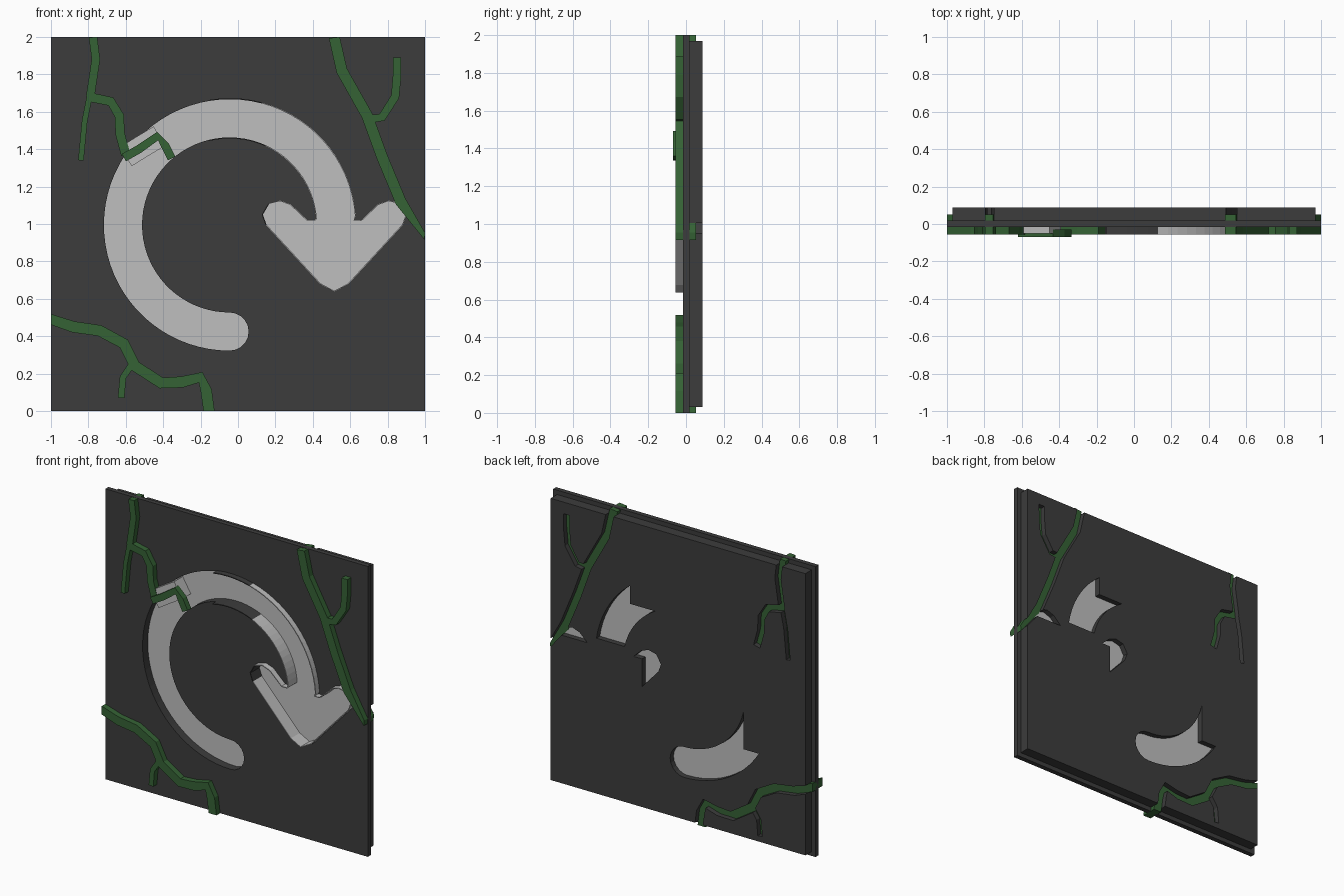
import bpy, bmesh, math
from mathutils import Vector

if "Cube" in bpy.data.objects:
    bpy.data.objects.remove(bpy.data.objects["Cube"], do_unlink=True)


def material(name, rgb):
    m = bpy.data.materials.new(name)
    m.use_nodes = True
    m.diffuse_color = (*rgb, 1)
    bsdf = m.node_tree.nodes["Principled BSDF"]
    bsdf.inputs["Base Color"].default_value = (*rgb, 1)
    bsdf.inputs["Roughness"].default_value = 0.9
    return m


DARK = material("dark stone", (0.045, 0.045, 0.045))
PALE = material("pale grey", (0.52, 0.52, 0.52))
GREEN = material("vine green", (0.035, 0.122, 0.035))


def finish(bm, name, *mats):
    bmesh.ops.recalc_face_normals(bm, faces=bm.faces)
    me = bpy.data.meshes.new(name)
    bm.to_mesh(me)
    bm.free()
    ob = bpy.data.objects.new(name, me)
    bpy.context.scene.collection.objects.link(ob)
    for m in mats:
        me.materials.append(m)
    return ob


def prism(name, outline, y0, y1, mat):
    """Extrude an (x, z) outline along y."""
    bm = bmesh.new()
    face = bm.faces.new([bm.verts.new((x, y0, z)) for x, z in outline])
    ext = bmesh.ops.extrude_face_region(bm, geom=[face])
    moved = [v for v in ext["geom"] if isinstance(v, bmesh.types.BMVert)]
    bmesh.ops.translate(bm, verts=moved, vec=(0, y1 - y0, 0))
    return finish(bm, name, mat)


def box(name, x0, x1, y0, y1, z0, z1, mat=DARK):
    return prism(name, [(x0, z0), (x1, z0), (x1, z1), (x0, z1)], y0, y1, mat)


def combine(target, other, operation):
    """Apply a boolean and discard the helper."""
    other.hide_render = True
    mod = target.modifiers.new("cut", "BOOLEAN")
    mod.operation, mod.object, mod.solver = operation, other, "EXACT"
    with bpy.context.temp_override(object=target, active_object=target):
        bpy.ops.object.modifier_apply(modifier=mod.name)
    bpy.data.objects.remove(other, do_unlink=True)


def ribbon(path, width):
    """Outline of a strip that follows a path, kept inside the plate."""
    pts = [Vector(p) for p in path]
    left, right = [], []
    for i, p in enumerate(pts):
        d = (pts[min(i + 1, len(pts) - 1)] - pts[max(i - 1, 0)]).normalized()
        n = Vector((-d.y, d.x)) * width / 2
        left.append(p + n)
        right.append(p - n)
    return [(max(-1, min(1, v.x)), max(0, min(2, v.y))) for v in left + right[::-1]]


def arc(cx, cz, r, a0, a1, n):
    angles = [math.radians(a0 + (a1 - a0) * i / n) for i in range(n + 1)]
    return [(cx + r * math.cos(a), cz + r * math.sin(a)) for a in angles]


# Curved arrow outline: ring with a round tail, then the head
CX, CZ, R_OUT, R_IN = -0.045, 0.995, 0.675, 0.465
tail = arc(CX, CZ - 0.57, 0.105, -90, 90, 10)[1:-1]
half_head = [(0.105, 0.025), (0.145, 0.025), (0.235, 0.11), (0.29, 0.13), (0.35, 0.115),
             (0.385, 0.055), (0.365, 0.0), (0.075, -0.315), (0.0, -0.355)]
HX = 0.515
head = [(HX - x, CZ + z) for x, z in half_head]
head += [(HX + x, CZ + z) for x, z in half_head[-2::-1]]
arrow = arc(CX, CZ, R_OUT, 4, 270, 56) + tail + arc(CX, CZ, R_IN, 270, 4, 56) + head

# Vines: path and width
vines = {
    "upper_left_vine": ([(-0.775, 2), (-0.76, 1.88), (-0.79, 1.68)], 0.045),
    "upper_left_vine_tip": ([(-0.79, 1.7), (-0.82, 1.55), (-0.84, 1.34)], 0.03),
    "upper_left_vine_branch": ([(-0.8, 1.68), (-0.68, 1.655), (-0.635, 1.58),
                                (-0.63, 1.48), (-0.6, 1.37)], 0.05),
    "right_vine": ([(0.515, 2), (0.555, 1.82), (0.69, 1.58), (0.77, 1.36),
                    (0.87, 1.12), (1.02, 0.935)], 0.06),
    "right_vine_branch": ([(0.69, 1.56), (0.77, 1.57), (0.84, 1.68),
                           (0.85, 1.79), (0.85, 1.89)], 0.045),
    "lower_left_vine": ([(-1.01, 0.49), (-0.88, 0.45), (-0.74, 0.43), (-0.61, 0.36),
                         (-0.55, 0.24), (-0.41, 0.15), (-0.3, 0.155), (-0.2, 0.18),
                         (-0.17, 0.11), (-0.155, -0.01)], 0.06),
    "lower_left_vine_branch": ([(-0.56, 0.26), (-0.615, 0.18), (-0.625, 0.07)], 0.035),
}

# Plate with a slightly smaller backing block
plate = box("plate", -1, 1, -0.015, 0.018, 0, 2)
combine(plate, box("backing", -0.97, 0.97, 0.0, 0.087, 0.03, 1.97), "UNION")

# Front pocket in the shape of the arrow
combine(plate, prism("pocket_cutter", arrow, -0.2, 0.05, DARK), "DIFFERENCE")

# Openings in the back, limited by rectangular covers (x0, x1, z0, z1)
opening = prism("opening_cutter", arrow, 0.042, 0.2, DARK)
for x0, x1, z0, z1 in [(-1, -0.5, 0.635, 1.9), (-1, 0.366, 1.405, 1.9), (-1, 0, 0.9, 1.9),
                       (0.275, 1.1, 0.5, 1.05), (0.385, 0.645, 1.0, 1.10)]:
    combine(opening, box("cover", x0, x1, -0.1, 0.4, z0, z1), "DIFFERENCE")
combine(plate, opening, "DIFFERENCE")

# Vines stand proud at the front and lie in grooves at the back
for name, (path, width) in vines.items():
    outline = ribbon(path, width)
    combine(plate, prism("groove_cutter", outline, -0.2, 0.2, DARK), "DIFFERENCE")
for name, (path, width) in vines.items():
    prism(name, ribbon(path, width), -0.055, 0.052, GREEN)

# Arrow floor
prism("arrow_floor", arrow, 0.042, 0.05, PALE)

# Thin rim wall around the arrow, raised on the right-hand part
bm = bmesh.new()
for i, a in enumerate(arrow):
    b = arrow[(i + 1) % len(arrow)]
    mx, mz = (a[0] + b[0]) / 2, (a[1] + b[1]) / 2
    front = -0.055 if mx > -0.16 and mz > 0.6 else -0.015
    f = bm.faces.new([bm.verts.new((x, y, z)) for (x, z), y in
                      ((a, front), (b, front), (b, 0.045), (a, 0.045))])
    f.material_index = 1 if mx > 0.15 and mz > 0.6 else 0
bmesh.ops.remove_doubles(bm, verts=bm.verts, dist=1e-5)
rim = finish(bm, "arrow_rim", DARK, PALE)
mod = rim.modifiers.new("thickness", "SOLIDIFY")
mod.thickness, mod.offset = 0.006, 0

# Broken stretch of the arrow with a small vine across it
crossing = [(-0.61, 1.355), (-0.53, 1.4), (-0.43, 1.47), (-0.39, 1.42), (-0.355, 1.35)]
prism("broken_edge", ribbon([(-0.6, 1.36), (-0.52, 1.41), (-0.42, 1.47)], 0.12),
      -0.052, 0.045, PALE)
prism("crossing_vine", ribbon(crossing, 0.045), -0.07, -0.03, GREEN)
